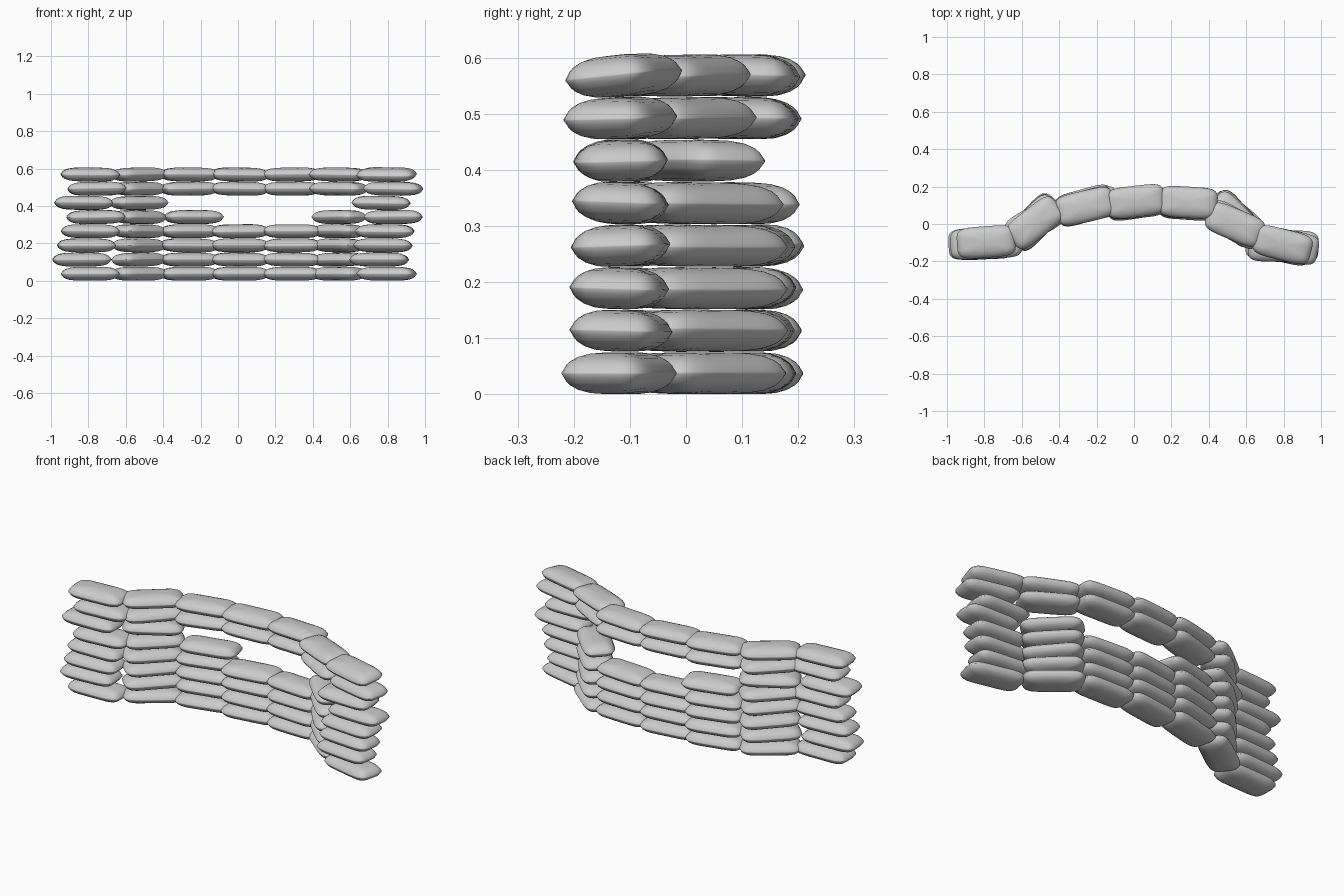
import bpy, bmesh, math, random
from mathutils import Matrix, Vector

if "Cube" in bpy.data.objects:
    bpy.data.objects.remove(bpy.data.objects["Cube"])

random.seed(7)
HL, HW, HH = 0.157, 0.084, 0.037   # half length, width, height of one bag
N, RINGS = 40, [0.3, 0.55, 0.75, 0.88, 0.95, 0.985]


def outline(i, s):
    """Point on the rounded-rectangle outline of a bag, scaled by s."""
    a = 2 * math.pi * i / N
    c, d = math.cos(a), math.sin(a)
    u = math.copysign(abs(c) ** 0.45, c)
    v = math.copysign(abs(d) ** 0.45, d)
    return u * s, v * s, c * c


def bag_mesh():
    """Stuffed pillow with a thin stitched lip around its middle."""
    bm = bmesh.new()
    loops = []
    for side in (1, -1):
        cap = bm.verts.new((0, 0, side * HH))
        rings = []
        for s in RINGS:
            ring = []
            for i in range(N):
                u, v, along = outline(i, s)
                p = 2.4 + 2.0 * along
                z = side * max(HH * math.sqrt(1 - s ** p), 0.0015)
                ring.append(bm.verts.new((u * HL * 0.98, v * HW * 0.97, z)))
            rings.append(ring)
        lip = []
        for i in range(N):
            u, v, _ = outline(i, 1)
            lip.append(bm.verts.new((u * HL, v * HW, side * 0.0013)))
        rings.append(lip)
        for i in range(N):
            j = (i + 1) % N
            bm.faces.new((cap, rings[0][i], rings[0][j]))
            for a, b in zip(rings, rings[1:]):
                bm.faces.new((a[i], b[i], b[j], a[j]))
        loops.append(lip)
    for i in range(N):
        j = (i + 1) % N
        bm.faces.new((loops[0][i], loops[1][i], loops[1][j], loops[0][j]))
    bmesh.ops.recalc_face_normals(bm, faces=bm.faces)
    for f in bm.faces:
        f.smooth = True
    for e in bm.edges:
        if len(e.link_faces) == 2 and e.calc_face_angle() > math.radians(40):
            e.smooth = False
    me = bpy.data.meshes.new("sandbag")
    bm.to_mesh(me)
    bm.free()
    return me


mesh = bag_mesh()

# Plan of one course: x, y, yaw of each column
plan = [(-0.80, -0.10, 3), (-0.53, 0.01, 42), (-0.26, 0.10, 14), (0.01, 0.115, 7),
        (0.29, 0.11, -3), (0.54, 0.03, -45), (0.82, -0.115, -8)]
# Outer ends and end-column / corner yaws of each course
left = [-0.95, -0.995, -0.97, -0.95, -0.92, -0.985, -0.915, -0.95]
right = [0.955, 0.915, 0.935, 0.945, 0.99, 0.925, 0.99, 0.955]
yaw_right = [-13, -6, -4, -4, -2, 0, -12, -14]
yaw_left_corner = [36, 45, 47, 46, 44, 30, 46, 38]
yaw_right_corner = [-40, -46, -50, -47, -46, 0, -30, -23]
# Firing slot: missing bags (course: columns)
gaps = {4: (3, 4), 5: (2, 3, 4, 5)}

for r in range(8):
    for c, (x, y, yaw) in enumerate(plan):
        if c in gaps.get(r, ()):
            continue
        y += random.uniform(-0.006, 0.006)
        yaw += random.uniform(-2, 2)
        roll, pitch = random.uniform(-2, 2), random.uniform(-0.8, 0.8)
        if c == 0:
            x = left[r] + HL + 0.003
        elif c == 1:
            yaw = yaw_left_corner[r]
        elif c == 5:
            yaw = yaw_right_corner[r]
            y -= 0.03 if r > 5 else 0
        elif c == 6:
            x, yaw = right[r] - HL - 0.003, yaw_right[r]
            if r == 7:
                roll = 6
        if r == 4 and c == 2:
            x = -0.237
        if r == 0:
            roll, pitch = roll * 0.3, pitch * 0.3
        ob = bpy.data.objects.new(f"sandbag_row{r + 1}_{c + 1}", mesh)
        ob.matrix_world = (Matrix.Translation(Vector((x, y, 0.0375 + 0.0758 * r)))
                           @ Matrix.Rotation(math.radians(yaw), 4, 'Z')
                           @ Matrix.Rotation(math.radians(pitch), 4, 'Y')
                           @ Matrix.Rotation(math.radians(roll), 4, 'X'))
        bpy.context.collection.objects.link(ob)
